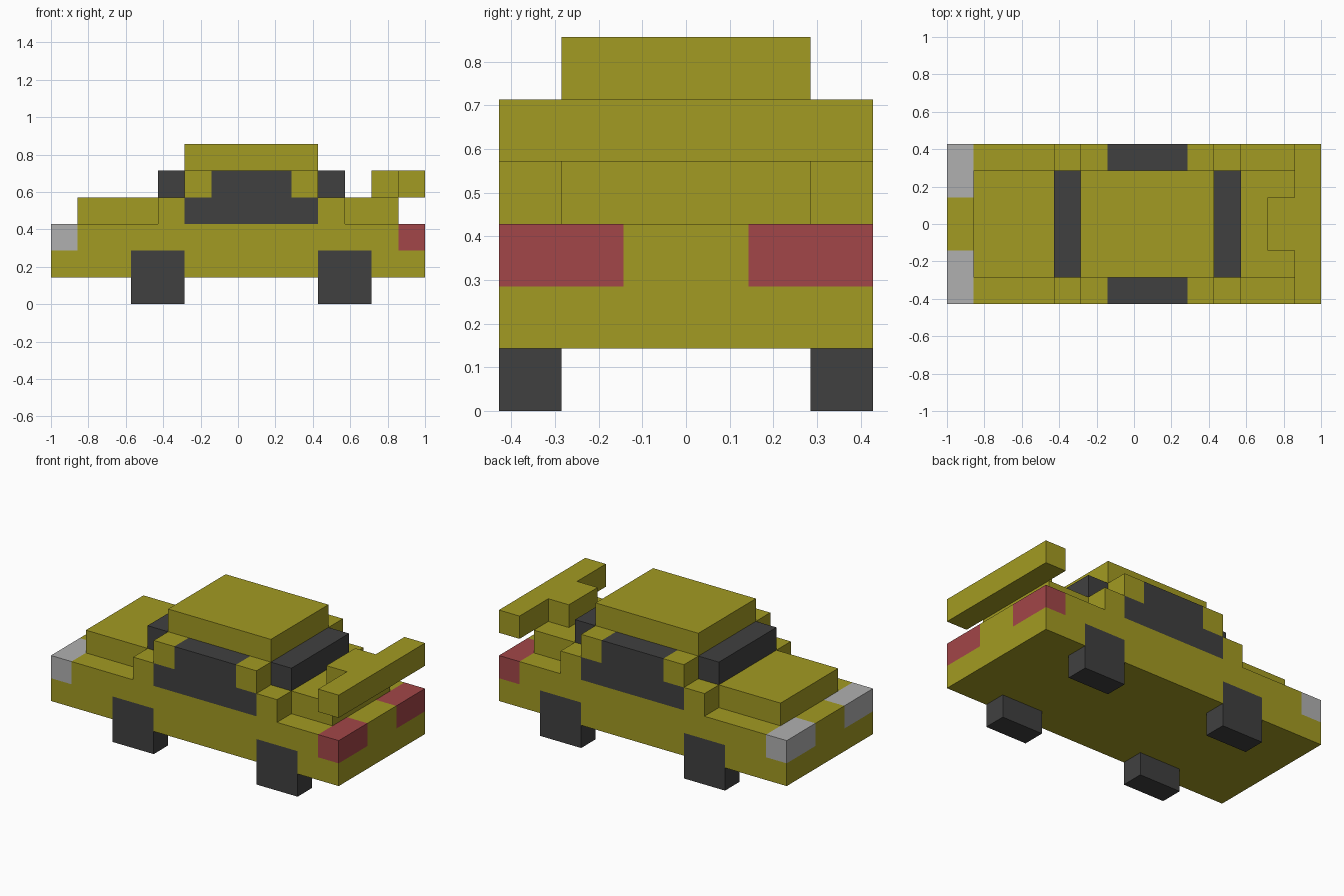
import bpy, bmesh
from mathutils import Vector

if "Cube" in bpy.data.objects:
    bpy.data.objects.remove(bpy.data.objects["Cube"])

U = 1 / 7  # size of one building block


def material(name, rgb):
    mat = bpy.data.materials.new(name)
    mat.diffuse_color = (*rgb, 1)
    mat.use_nodes = True
    mat.node_tree.nodes["Principled BSDF"].inputs["Base Color"].default_value = mat.diffuse_color
    return mat


YELLOW = material("yellow_paint", (0.365, 0.328, 0.016))
DARK = material("dark_glass_and_rubber", (0.051, 0.051, 0.051))
GREY = material("headlight_grey", (0.434, 0.434, 0.434))
RED = material("taillight_red", (0.362, 0.061, 0.065))

cells = {}   # block position -> part name
colours = {}  # part name -> material


def box(name, mat, x, y, z):
    """Claim a range of blocks; later parts are set into earlier ones."""
    colours[name] = mat
    for i in range(*x):
        for j in range(*y):
            for k in range(*z):
                cells[i, j, k] = name


def pair(name, mat, x, y, z):
    """The same box on both sides of the car."""
    box(name + "_right", mat, x, y, z)
    box(name + "_left", mat, x, (-y[1], -y[0]), z)


# Bodywork
box("body", YELLOW, (-7, 7), (-3, 3), (1, 3))
box("hood", YELLOW, (-6, -3), (-2, 2), (3, 4))
box("trunk", YELLOW, (4, 6), (-2, 2), (3, 4))
box("cabin", YELLOW, (-3, 4), (-3, 3), (3, 4))
box("cabin", YELLOW, (-2, 3), (-3, 3), (4, 5))
box("roof", YELLOW, (-2, 3), (-2, 2), (5, 6))

# Spoiler with its central mount
box("spoiler", YELLOW, (6, 7), (-3, 3), (4, 5))
box("spoiler", YELLOW, (5, 6), (-1, 1), (4, 5))

# Glass
box("windscreen", DARK, (-3, -2), (-2, 2), (4, 5))
box("rear_window", DARK, (3, 4), (-2, 2), (4, 5))
pair("side_window", DARK, (-2, 3), (2, 3), (3, 4))
pair("side_window", DARK, (-1, 2), (2, 3), (4, 5))

# Lights and wheels
pair("headlight", GREY, (-7, -6), (1, 3), (2, 3))
pair("taillight", RED, (6, 7), (1, 3), (2, 3))
pair("front_wheel", DARK, (-4, -2), (2, 3), (0, 2))
pair("rear_wheel", DARK, (3, 5), (2, 3), (0, 2))


def build(name):
    """Make one part from the outward faces of its blocks."""
    bm = bmesh.new()
    for cell in [c for c, part in cells.items() if part == name]:
        centre = Vector(cell) + Vector((0.5, 0.5, 0.5))
        for axis in range(3):
            for sign in (-1, 1):
                n = Vector((0, 0, 0))
                n[axis] = sign
                if tuple(int(a + b) for a, b in zip(cell, n)) in cells:
                    continue
                s = Vector((0, 0, 0))
                s[(axis + 1) % 3] = 1
                t = n.cross(s)
                corners = [(-1, -1), (1, -1), (1, 1), (-1, 1)]
                bm.faces.new([bm.verts.new((centre + (n + s * a + t * b) / 2) * U)
                              for a, b in corners])
    bmesh.ops.remove_doubles(bm, verts=bm.verts, dist=0.001)
    bmesh.ops.dissolve_limit(bm, angle_limit=0.01, verts=bm.verts, edges=bm.edges)
    mesh = bpy.data.meshes.new(name)
    bm.to_mesh(mesh)
    bm.free()
    mesh.materials.append(colours[name])
    bpy.context.collection.objects.link(bpy.data.objects.new(name, mesh))


for part in colours:
    build(part)
